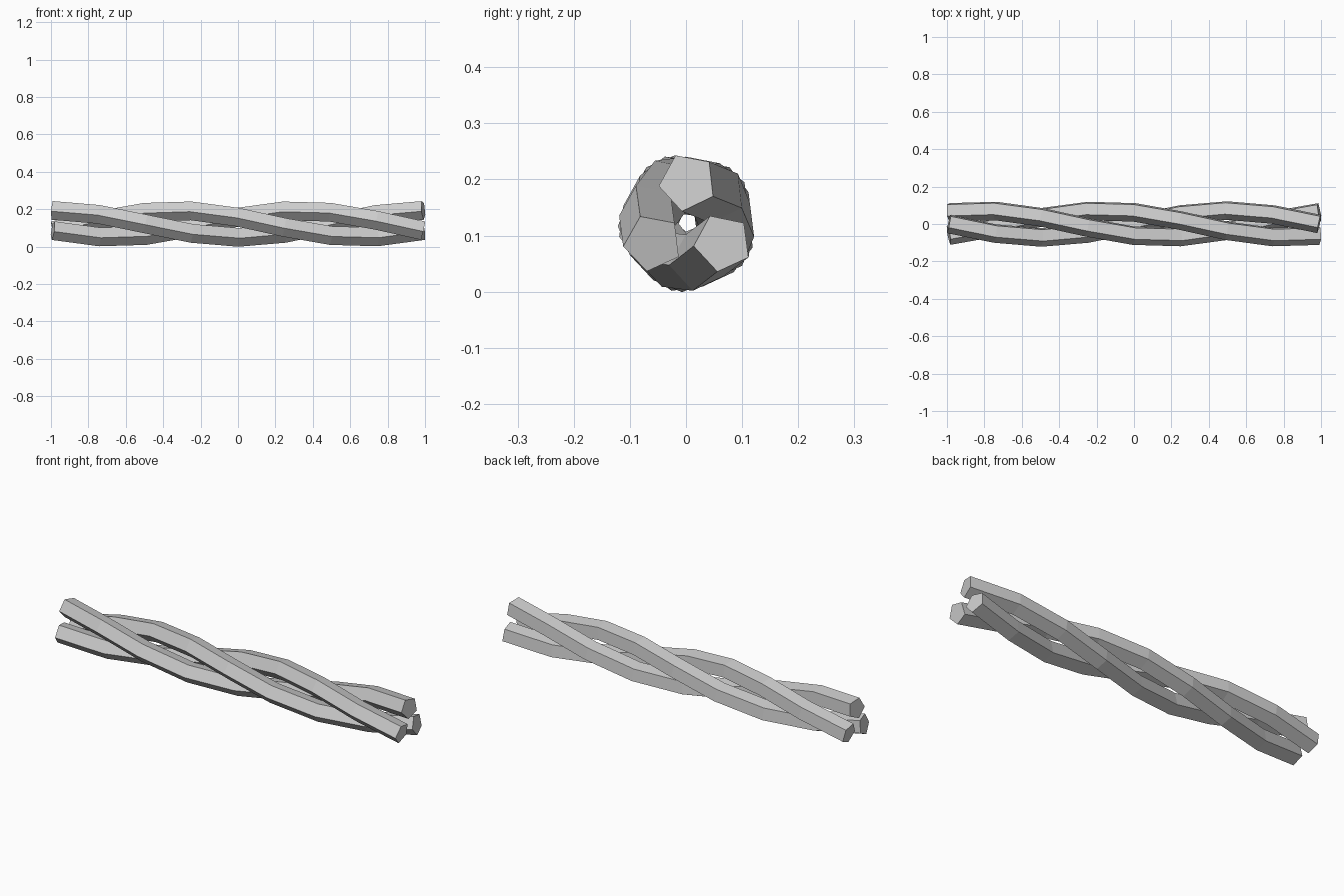
import bpy, bmesh, math
from mathutils import Vector

cube = bpy.data.objects.get("Cube")
if cube:
    bpy.data.objects.remove(cube, do_unlink=True)

SEGMENTS, SIDES = 8, 5
HALF_LENGTH, TWIST_RADIUS, STRAND_RADIUS = 0.99, 0.072, 0.053
AXIS_Y, AXIS_Z = 0.003, 0.123
SECTION_TURN = math.radians(115)

grey = bpy.data.materials.new("strand grey")
grey.use_nodes = True
colour = (0.6, 0.6, 0.6, 1)
grey.diffuse_color = colour
grey.node_tree.nodes["Principled BSDF"].inputs["Base Color"].default_value = colour


def path_point(start, i):
    a = start + math.tau * i / SEGMENTS
    x = HALF_LENGTH * (2 * i / SEGMENTS - 1)
    return Vector((x, AXIS_Y + TWIST_RADIUS * math.cos(a),
                   AXIS_Z + TWIST_RADIUS * math.sin(a)))


def make_strand(name, start):
    """Sweep a pentagon along one full turn of a coarse helix."""
    bm = bmesh.new()
    pts = [path_point(start, i) for i in range(SEGMENTS + 1)]
    rings = []
    for i, p in enumerate(pts):
        tangent = pts[min(i + 1, SEGMENTS)] - pts[max(i - 1, 0)]
        turn = Vector((1, 0, 0)).rotation_difference(tangent)
        ring = []
        for k in range(SIDES):
            a = SECTION_TURN + math.tau * k / SIDES
            offset = Vector((0, math.cos(a), math.sin(a))) * STRAND_RADIUS
            ring.append(bm.verts.new(p + turn @ offset))
        rings.append(ring)
    # Side faces between neighbouring rings
    for r, s in zip(rings, rings[1:]):
        for k in range(SIDES):
            n = (k + 1) % SIDES
            bm.faces.new((r[k], r[n], s[n], s[k]))
    # End caps
    bm.faces.new(rings[0])
    bm.faces.new(rings[-1])
    bmesh.ops.recalc_face_normals(bm, faces=bm.faces)
    mesh = bpy.data.meshes.new(name)
    bm.to_mesh(mesh)
    bm.free()
    mesh.materials.append(grey)
    bpy.context.collection.objects.link(bpy.data.objects.new(name, mesh))


# Three strands spaced evenly around the twist
for j, label in enumerate(("top", "front", "back")):
    make_strand(label + "_strand", math.radians(90 + 120 * j))
